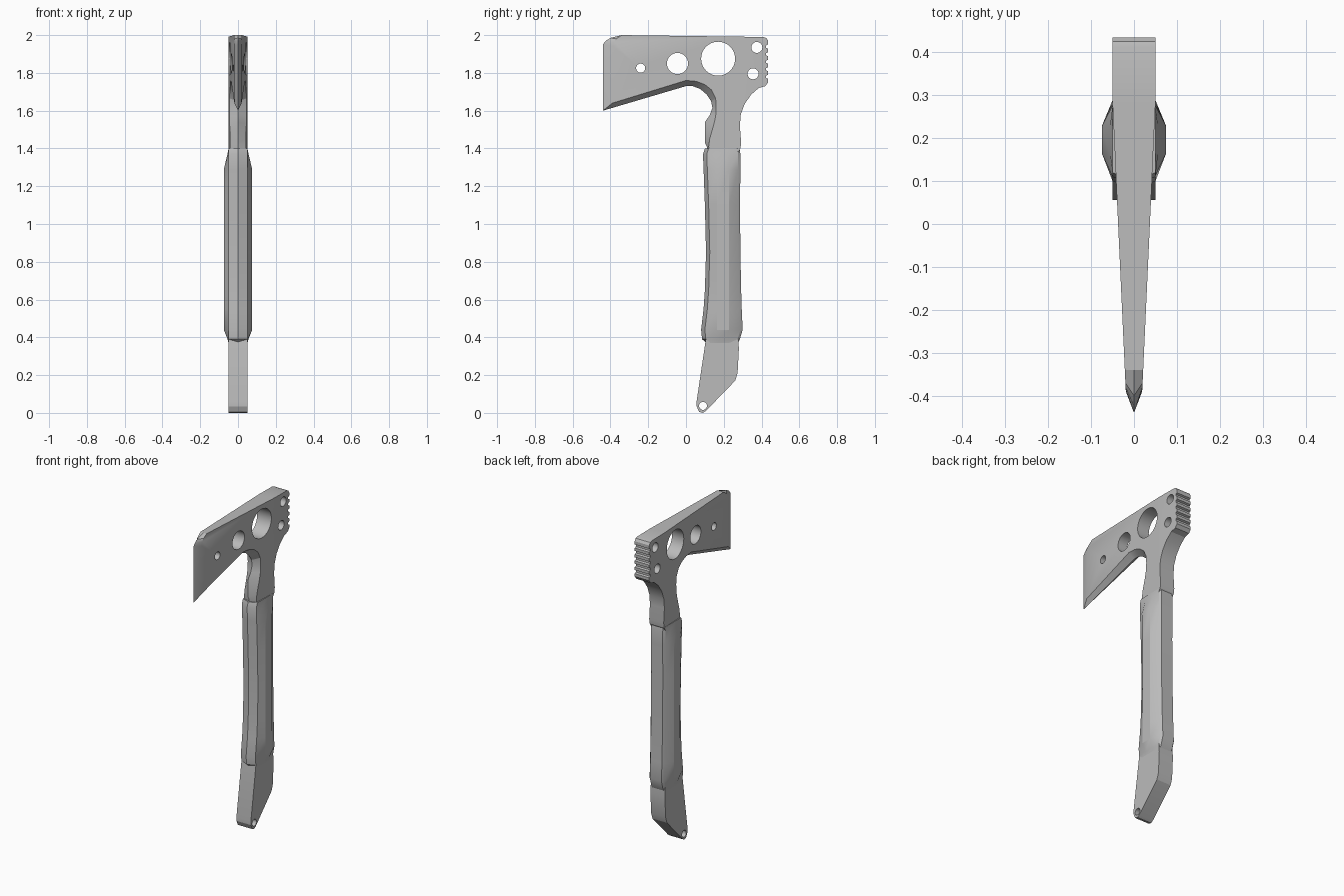
import bpy, bmesh, math
from mathutils import Matrix, Vector

if "Cube" in bpy.data.objects:
    bpy.data.objects.remove(bpy.data.objects["Cube"])

steel = bpy.data.materials.new("grey steel")
steel.use_nodes = True
COLOUR = (0.5, 0.5, 0.5, 1)
steel.diffuse_color = COLOUR
steel.node_tree.nodes["Principled BSDF"].inputs["Base Color"].default_value = COLOUR


def make_object(name, bm):
    bmesh.ops.recalc_face_normals(bm, faces=bm.faces)
    mesh = bpy.data.meshes.new(name)
    bm.to_mesh(mesh)
    bm.free()
    mesh.materials.append(steel)
    obj = bpy.data.objects.new(name, mesh)
    bpy.context.collection.objects.link(obj)
    return obj


def slab(name, outline, half_width, split_y=None):
    """Plate across x: outline entries are (y, z) or, where bevelled to a
    central ridge, (ridge y, ridge z, side y, side z)."""
    bm = bmesh.new()
    rings = []
    for side in (-1, 0, 1):
        ring = [bm.verts.new((side, *(p[-2:] if side else p[:2]))) for p in outline]
        rings.append(ring)
    n = len(outline)
    for a, b in zip(rings, rings[1:]):
        for i in range(n):
            j = (i + 1) % n
            bm.faces.new((a[i], a[j], b[j], b[i]))
    bm.faces.new(rings[0])
    bm.faces.new(rings[-1])
    if split_y is not None:
        bmesh.ops.bisect_plane(bm, geom=bm.verts[:] + bm.edges[:] + bm.faces[:],
                               plane_co=(0, split_y, 0), plane_no=(0, 1, 0))
    for v in bm.verts:
        v.co.x *= half_width(v.co.y)
    return make_object(name, bm)


def drill(obj, holes):
    """Cut round holes (y, z, radius) straight through along x."""
    bm = bmesh.new()
    for y, z, r in holes:
        bmesh.ops.create_cone(
            bm, cap_ends=True, segments=32, radius1=r, radius2=r, depth=0.4,
            matrix=Matrix.Translation((0, y, z)) @ Matrix.Rotation(math.pi / 2, 4, "Y"))
    cutter = make_object("hole_cutter", bm)
    cutter.hide_render = True
    mod = obj.modifiers.new("holes", "BOOLEAN")
    mod.operation, mod.solver, mod.object = "DIFFERENCE", "EXACT", cutter
    graph = bpy.context.evaluated_depsgraph_get()
    cut = bpy.data.meshes.new_from_object(obj.evaluated_get(graph))
    obj.modifiers.clear()
    obj.data = cut
    bpy.data.objects.remove(cutter)


# Head and neck: cutting edge, top, toothed poll, neck, throat, beard
outline = [(-.44, 1.60, -.39, 1.64), (-.44, 1.95, -.385, 1.94),
           (-.425, 1.97, -.38, 1.965), (-.40, 1.985, -.37, 1.98),
           (-.34, 2.0), (.41, 1.99), (.425, 1.985), (.435, 1.97)]
for k in range(5):
    z = 1.94 - k * .04
    outline += [(.435, z + .01), (.424, z + .005), (.424, z - .007), (.435, z - .012)]
outline += [(.435, 1.75), (.42, 1.73), (.385, 1.72), (.345, 1.685), (.31, 1.635),
            (.29, 1.58), (.285, 1.52), (.292, 1.43), (.288, 1.40), (.27, 1.37),
            (.11, 1.37, .13, 1.37), (.11, 1.41, .12, 1.41),
            (.10, 1.43, .125, 1.45), (.10, 1.54, .148, 1.53),
            (.125, 1.575, .157, 1.57), (.14, 1.615, .16, 1.62),
            (.133, 1.65, .157, 1.665), (.11, 1.685, .135, 1.71),
            (.075, 1.715, .10, 1.738), (.035, 1.73, .055, 1.755), (0, 1.73, 0, 1.76)]
head = slab("axe_head", outline,
            lambda y: min(.05, .02 + (y + .37) * .046), split_y=.28)
drill(head, [(.17, 1.875, .09), (-.045, 1.85, .056), (-.24, 1.825, .024),
             (.375, 1.935, .029), (.355, 1.795, .029)])

# Pommel with lanyard hole
pommel = slab("pommel", [(.108, .41), (.275, .41), (.28, .34), (.273, .21), (.26, .17),
                         (.105, .01), (.09, 0), (.07, .005), (.056, .035), (.056, .06)],
              lambda y: .05)
drill(pommel, [(.09, .037, .021)])

# Grip: faceted section lofted up the handle, (z, front y, back y, half width)
stations = [(.37, .11, .275, .05), (.39, .085, .285, .055), (.44, .08, .30, .075),
            (.55, .093, .295, .075), (.65, .10, .292, .075), (.85, .106, .288, .075),
            (1.1, .10, .286, .075), (1.29, .093, .288, .075), (1.37, .09, .288, .056),
            (1.40, .10, .283, .05)]
bm = bmesh.new()
loops = []
for z, front, back, w in stations:
    edge = min(.05, w)
    half = [(edge, front + .02), (w, .165), (w, .228), (edge, back - .012), (edge * .8, back)]
    section = [(0, front)] + half + [(-x, y) for x, y in reversed(half)]
    loops.append([bm.verts.new((x, y, z)) for x, y in section])
for a, b in zip(loops, loops[1:]):
    for i in range(len(a)):
        j = (i + 1) % len(a)
        bm.faces.new((a[i], a[j], b[j], b[i]))
bm.faces.new(loops[0])
bm.faces.new(loops[-1])
grip = make_object("grip", bm)

# Smooth curved walls, keep hard facets
for obj in (head, pommel, grip):
    bpy.ops.object.select_all(action="DESELECT")
    obj.select_set(True)
    bpy.context.view_layer.objects.active = obj
    bpy.ops.object.shade_smooth_by_angle(angle=math.radians(20))
